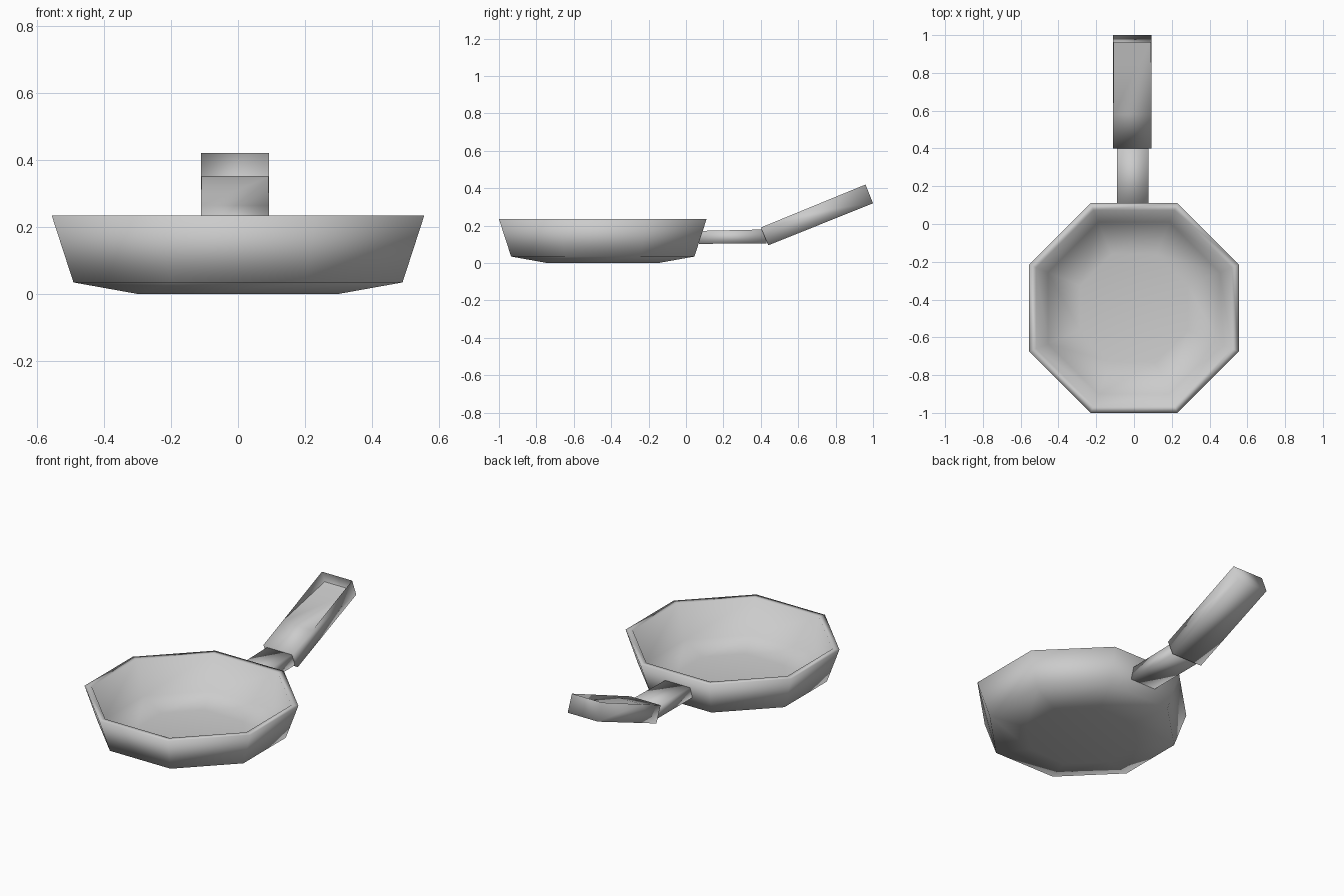
import bpy, bmesh, math

if "Cube" in bpy.data.objects:
    bpy.data.objects.remove(bpy.data.objects["Cube"])

grey = bpy.data.materials.new("plain_grey")
grey.diffuse_color = (0.6, 0.6, 0.6, 1)
grey.use_nodes = True
grey.node_tree.nodes["Principled BSDF"].inputs["Base Color"].default_value = grey.diffuse_color


def make_object(name, bm, recalc=True):
    if recalc:
        bmesh.ops.recalc_face_normals(bm, faces=bm.faces)
    mesh = bpy.data.meshes.new(name)
    bm.to_mesh(mesh)
    bm.free()
    for p in mesh.polygons:
        p.use_smooth = True
    mesh.materials.append(grey)
    obj = bpy.data.objects.new(name, mesh)
    bpy.context.collection.objects.link(obj)
    return obj


# Pan body: eight-sided shell lofted through (apothem, height) rings
PAN_Y = -0.445
profile = [(0.295, 0.0), (0.49, 0.035), (0.555, 0.235),
           (0.518, 0.235), (0.455, 0.04), (0.285, 0.009)]
bm = bmesh.new()
rings = []
for apothem, z in profile:
    r = apothem / math.cos(math.pi / 8)
    angles = [math.pi / 8 + i * math.pi / 4 for i in range(8)]
    rings.append([bm.verts.new((r * math.cos(a), PAN_Y + r * math.sin(a), z))
                  for a in angles])
for lower, upper in zip(rings, rings[1:]):
    for i in range(8):
        j = (i + 1) % 8
        bm.faces.new((lower[i], lower[j], upper[j], upper[i]))
bm.faces.new(rings[0][::-1])
bm.faces.new(rings[-1])
make_object("pan_body", bm)


def bar_verts(bm, x0, x1, side):
    """Left and right copies of a side outline."""
    return [[bm.verts.new((x, y, z)) for y, z in side] for x in (x0, x1)]


# Neck: flat bar joining pan and grip
bm = bmesh.new()
left, right = bar_verts(bm, -0.09, 0.077,
                        [(0.07, 0.103), (0.43, 0.105), (0.43, 0.18), (0.07, 0.172)])
bm.faces.new(left)
bm.faces.new(right[::-1])
for i in range(4):
    j = (i + 1) % 4
    bm.faces.new((left[i], right[i], right[j], left[j]))
make_object("handle_neck", bm)

# Grip: tilted bar, the far half of its upper face sunk between the sides
bm = bmesh.new()
left, right = bar_verts(bm, -0.11, 0.092,
                        [(0.44, 0.095), (1.0, 0.32), (0.96, 0.42),
                         (0.58, 0.264), (0.40, 0.19)])
bm.faces.new(left[::-1])
bm.faces.new(right)
for i in (0, 1, 3, 4):
    j = (i + 1) % 5
    bm.faces.new((left[i], left[j], right[j], right[i]))
sunk = [bm.verts.new((x, 0.985, 0.35)) for x in (-0.109, 0.091)]
bm.faces.new((left[3], right[3], sunk[1], sunk[0]))
make_object("handle_grip", bm, recalc=False)
